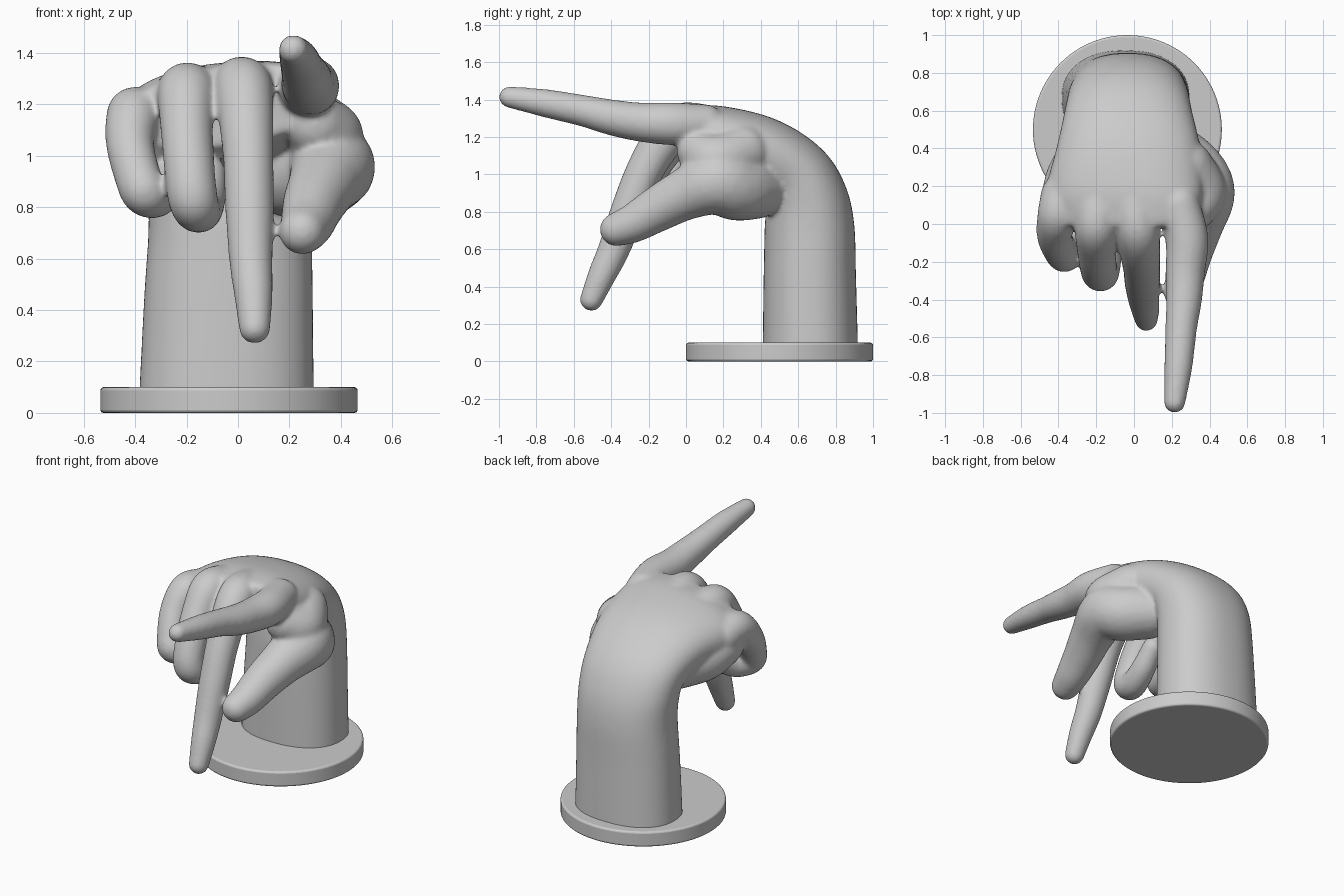
import bpy, bmesh, math
from mathutils import Vector, Matrix


def spline(rows, steps):
    """Catmull-Rom interpolation of rows of numbers."""
    out = []
    for i in range(len(rows) - 1):
        p0, p1 = rows[max(i - 1, 0)], rows[i]
        p2, p3 = rows[i + 1], rows[min(i + 2, len(rows) - 1)]
        for k in range(steps):
            t = k / steps
            out.append([0.5 * (2 * b + (c - a) * t + (2 * a - 5 * b + 4 * c - d) * t * t
                               + (3 * b - a - 3 * c + d) * t ** 3)
                        for a, b, c, d in zip(p0, p1, p2, p3)])
    out.append(list(rows[-1]))
    return out


def finger(bm, rows):
    """Chain of overlapping balls; rows are x, y, z, radius."""
    for x, y, z, r in spline(rows, 8):
        bmesh.ops.create_icosphere(bm, subdivisions=3, radius=r,
                                   matrix=Matrix.Translation((x, y, z)))


def loft(bm, rows, sides=48):
    """Rows: x, y, z, half width, half thickness, tilt in degrees, roll slope."""
    rings = []
    for x, y, z, a, b, tilt, roll in spline(rows, 6):
        n = Vector((0, math.cos(math.radians(tilt)), math.sin(math.radians(tilt))))
        ring = []
        for k in range(sides):
            t = 2 * math.pi * k / sides
            c, s = math.cos(t), math.sin(t)
            u = a * math.copysign(abs(c) ** 0.88, c)
            v = b * math.copysign(abs(s) ** 0.88, s) + roll * u
            ring.append(bm.verts.new(Vector((x + u, y, z)) + n * v))
        rings.append(ring)
    for r0, r1 in zip(rings, rings[1:]):
        for k in range(sides):
            j = (k + 1) % sides
            bm.faces.new((r0[k], r0[j], r1[j], r1[k]))
    bm.faces.new(rings[0][::-1])
    bm.faces.new(rings[-1])


def make_object(name, bm):
    bmesh.ops.recalc_face_normals(bm, faces=bm.faces)
    me = bpy.data.meshes.new(name)
    bm.to_mesh(me)
    bm.free()
    ob = bpy.data.objects.new(name, me)
    bpy.context.collection.objects.link(ob)
    for p in me.polygons:
        p.use_smooth = True
    return ob


# hand: forearm bending forward into the palm
bm = bmesh.new()
loft(bm, [
    (-0.045, 0.665, 0.06, 0.340, 0.255, 0, 0),
    (-0.037, 0.662, 0.45, 0.328, 0.247, 0, 0),
    (-0.030, 0.660, 0.72, 0.318, 0.240, 3, 0),
    (-0.030, 0.640, 0.88, 0.325, 0.220, 17, 0),
    (-0.030, 0.575, 1.01, 0.340, 0.195, 45, 0),
    (-0.030, 0.405, 1.115, 0.380, 0.195, 75, 0.02),
    (-0.050, 0.190, 1.165, 0.415, 0.195, 88, 0.08),
    (-0.055, 0.050, 1.180, 0.400, 0.175, 92, 0.13),
    (-0.050, -0.010, 1.190, 0.370, 0.150, 92, 0.13)])

# index finger, pointing forward
finger(bm, [(0.24, 0.10, 1.265, 0.11), (0.28, -0.08, 1.27, 0.115), (0.272, -0.25, 1.28, 0.105),
            (0.265, -0.40, 1.305, 0.096), (0.25, -0.55, 1.34, 0.085),
            (0.235, -0.75, 1.38, 0.076), (0.215, -0.943, 1.413, 0.058)])
# middle finger, pointing down
finger(bm, [(0.0, 0.10, 1.255, 0.12), (0.02, -0.03, 1.265, 0.116), (0.03, -0.13, 1.17, 0.11),
            (0.04, -0.23, 1.0, 0.10), (0.045, -0.31, 0.8, 0.096), (0.05, -0.385, 0.6, 0.086),
            (0.06, -0.45, 0.46, 0.076), (0.065, -0.506, 0.33, 0.062)])
# ring finger, curled
finger(bm, [(-0.19, 0.10, 1.23, 0.12), (-0.20, -0.02, 1.24, 0.116), (-0.20, -0.13, 1.12, 0.104),
            (-0.19, -0.22, 0.97, 0.10), (-0.175, -0.26, 0.83, 0.097),
            (-0.15, -0.18, 0.785, 0.086), (-0.125, -0.06, 0.83, 0.078), (-0.11, 0.05, 0.93, 0.066)])
# little finger, curled
finger(bm, [(-0.38, 0.15, 1.14, 0.115), (-0.405, 0.04, 1.155, 0.108), (-0.42, -0.06, 1.05, 0.095),
            (-0.39, -0.14, 0.92, 0.091), (-0.36, -0.16, 0.855, 0.091),
            (-0.31, -0.07, 0.84, 0.077), (-0.27, 0.03, 0.90, 0.068), (-0.24, 0.10, 0.98, 0.06)])
# thumb, with its fleshy base
finger(bm, [(0.20, 0.37, 0.93, 0.17), (0.31, 0.27, 0.93, 0.178), (0.365, 0.16, 0.955, 0.17),
            (0.335, 0.0, 0.895, 0.14), (0.295, -0.15, 0.815, 0.122),
            (0.27, -0.28, 0.74, 0.105), (0.25, -0.372, 0.705, 0.09)])
# web between thumb and index, and outer heel of the palm
finger(bm, [(0.27, 0.30, 1.12, 0.15), (0.34, 0.17, 1.07, 0.15), (0.30, 0.07, 1.12, 0.12)])
finger(bm, [(-0.22, 0.42, 0.99, 0.14), (-0.31, 0.26, 1.02, 0.15), (-0.36, 0.13, 1.07, 0.135)])

# fuse everything into one soft skin
hand = make_object("hand", bm)
rm = hand.modifiers.new("fuse", 'REMESH')
rm.mode = 'VOXEL'
rm.voxel_size = 0.012
rm.use_smooth_shade = True
sm = hand.modifiers.new("soften", 'SMOOTH')
sm.factor = 0.5
sm.iterations = 14

# round base plate
bpy.ops.mesh.primitive_cylinder_add(vertices=96, radius=0.5, depth=0.1, location=(-0.035, 0.5, 0.05))
base = bpy.context.object
base.name = "base_plate"
bv = base.modifiers.new("edge", 'BEVEL')
bv.width = 0.012
bv.segments = 3
bpy.ops.object.shade_smooth_by_angle(angle=math.radians(40))
